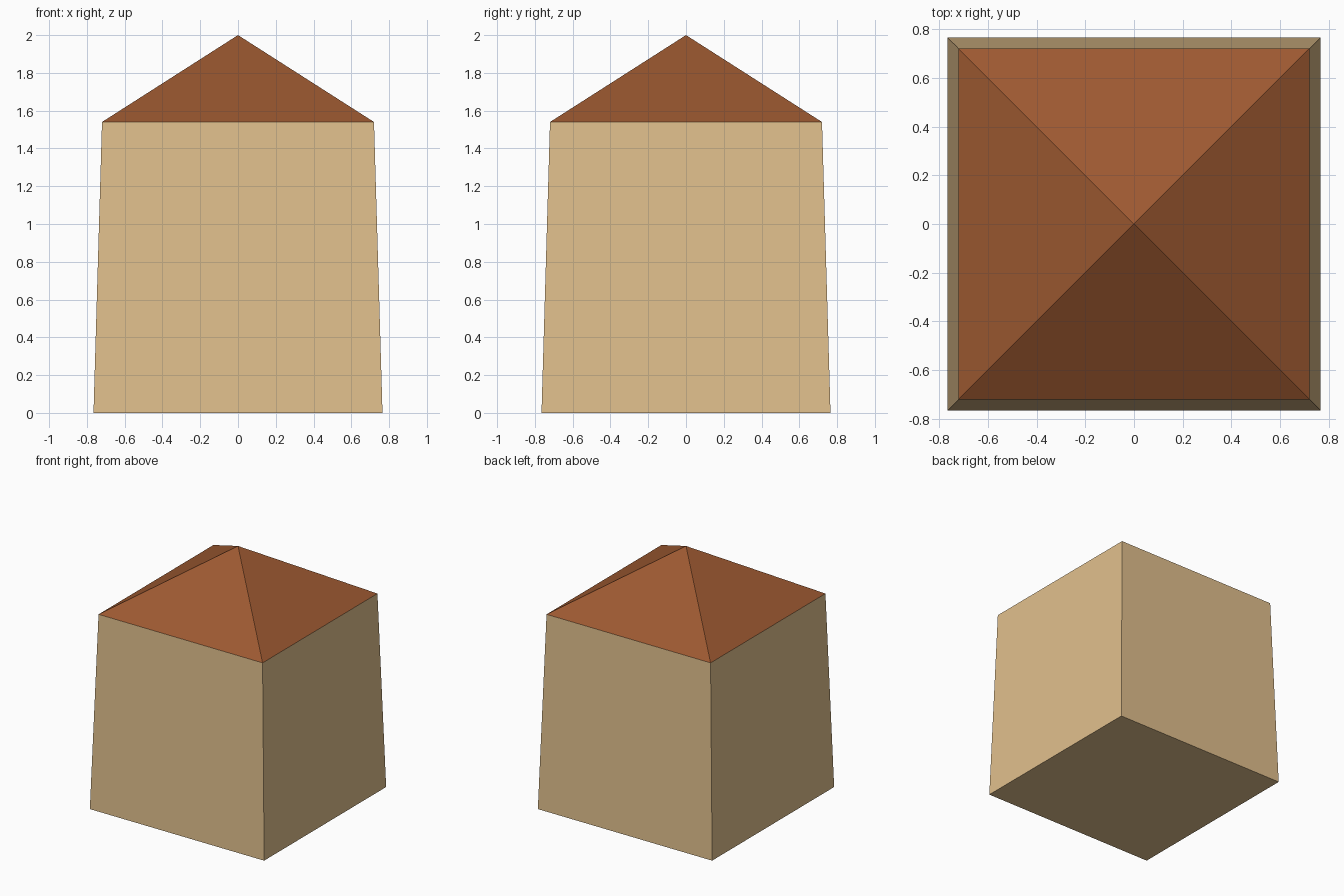
import bpy, bmesh

if "Cube" in bpy.data.objects:
    bpy.data.objects.remove(bpy.data.objects["Cube"])


def linear(c):
    c /= 255
    return c / 12.92 if c <= 0.04045 else ((c + 0.055) / 1.055) ** 2.4


def material(name, rgb):
    m = bpy.data.materials.new(name)
    m.diffuse_color = (*[linear(c) for c in rgb], 1)
    m.use_nodes = True
    m.node_tree.nodes["Principled BSDF"].inputs["Base Color"].default_value = m.diffuse_color
    return m


def square(bm, half, z):
    return [bm.verts.new((sx * half, sy * half, z))
            for sx, sy in ((-1, -1), (1, -1), (1, 1), (-1, 1))]


def finish(bm, name, mat):
    bmesh.ops.recalc_face_normals(bm, faces=bm.faces)
    me = bpy.data.meshes.new(name)
    bm.to_mesh(me)
    bm.free()
    me.materials.append(mat)
    ob = bpy.data.objects.new(name, me)
    bpy.context.collection.objects.link(ob)


BASE, TOP, EAVE, PEAK = 0.765, 0.72, 1.54, 2.0

# Tapered walls with a closed floor and top
bm = bmesh.new()
low, high = square(bm, BASE, 0), square(bm, TOP, EAVE)
bm.faces.new(low)
bm.faces.new(high)
for i in range(4):
    j = (i + 1) % 4
    bm.faces.new((low[i], low[j], high[j], high[i]))
finish(bm, "walls", material("tan plaster", (225, 192, 141)))

# Pyramid roof, open underneath where it meets the walls
bm = bmesh.new()
eave = square(bm, TOP, EAVE)
peak = bm.verts.new((0, 0, PEAK))
for i in range(4):
    bm.faces.new((eave[i], eave[(i + 1) % 4], peak))
finish(bm, "roof", material("brown roof", (157, 89, 49)))
